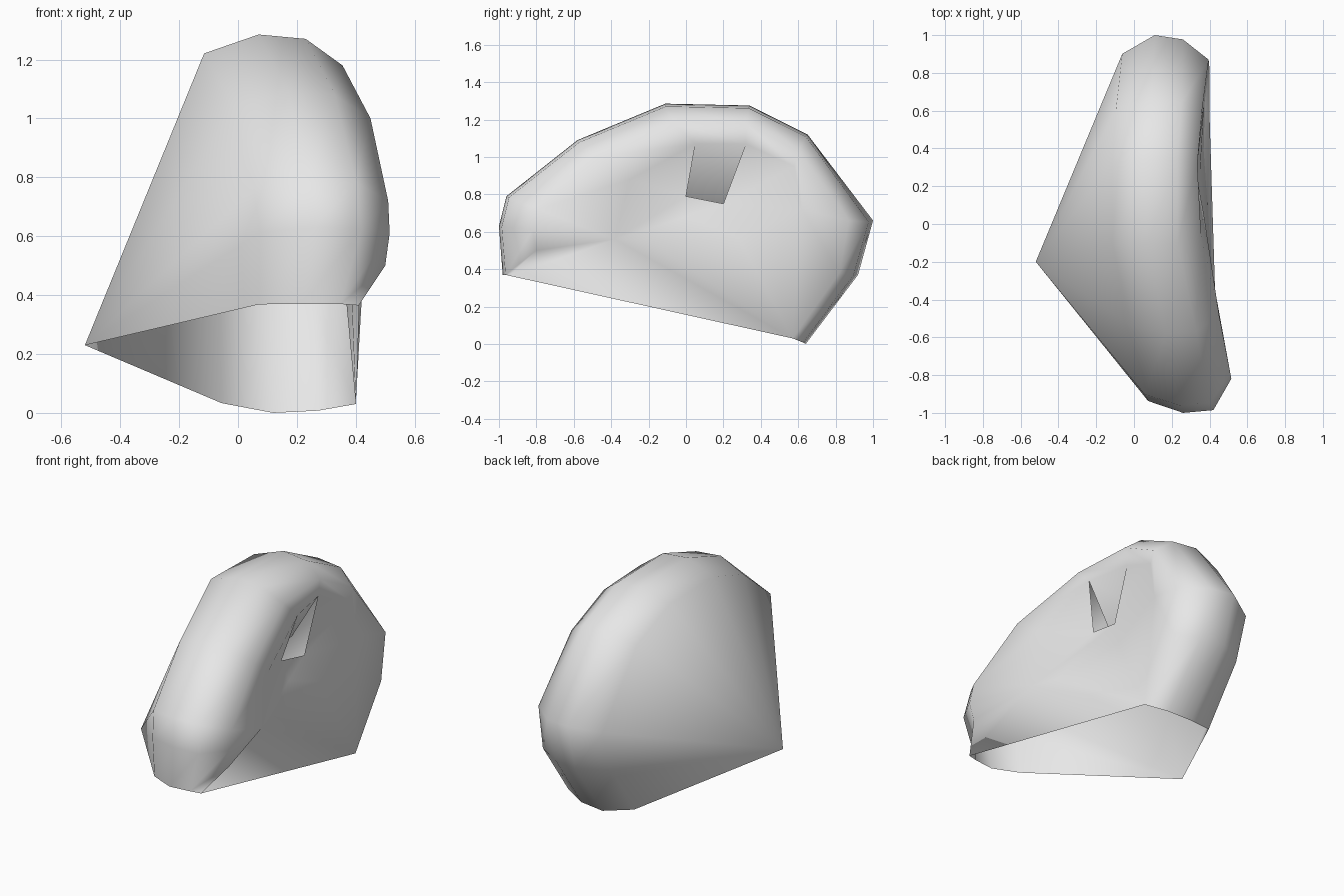
import bpy
import bmesh
from mathutils import Vector

if "Cube" in bpy.data.objects:
    bpy.data.objects.remove(bpy.data.objects["Cube"])

skin = bpy.data.materials.new("light_grey")
skin.diffuse_color = (0.8, 0.8, 0.8, 1)
skin.use_nodes = True
skin.node_tree.nodes["Principled BSDF"].inputs["Base Color"].default_value = skin.diffuse_color

bm = bmesh.new()


def vert(x, y, z):
    return bm.verts.new((x, y, z))


def face(*vs):
    return bm.faces.new(vs)


# Outer arch from front foot, over the top, to back foot: x, y, z, width factor
path = [(.22, -.98, .37, .8), (.26, -1, .63, 1), (.24, -.96, .79, 1),
        (.17, -.58, 1.09, 1), (.07, -.11, 1.285, 1), (.07, .34, 1.275, 1),
        (.09, .65, 1.12, 1), (.11, 1, .66, .93), (.11, .92, .37, .93),
        (.12, .64, 0, .95)]
# Rim cross-section: sideways offset, inward offset
section = [(-.185, .065), (0, 0), (.16, .015)]
# Right edge of the rim
edge = [(.41, -.945, .365), (.515, -.82, .61), (.51, -.79, .72),
        (.45, -.48, 1.0), (.355, -.06, 1.18), (.335, .32, 1.18),
        (.36, .60, 1.03), (.395, .87, .66), (.40, .82, .38), (.40, .57, .03)]
centre = Vector((0, .05, .35))

columns = []
for (x, y, z, w), tip in zip(path, edge):
    inward = (centre - Vector((0, y, z))).normalized()
    k = 1.6 if y > .9 else 1
    col = [vert(x + dx * w, y + inward.y * d * k, z + inward.z * d * k)
           for dx, d in section]
    columns.append(col + [vert(*tip)])

# Rounded rim, with one extra point low on its front edge
low_front = vert(.50, -.80, .50)
for n, (a, b) in enumerate(zip(columns, columns[1:])):
    for i in range(3):
        if n == 0 and i == 2:
            face(a[2], a[3], low_front)
            face(a[2], low_front, b[3], b[2])
        else:
            face(a[i], a[i + 1], b[i + 1], b[i])

# Back wall fanning to one point, open underneath
apex = vert(-.52, -.2, .23)
for a, b in zip(columns, columns[1:]):
    face(apex, a[0], b[0])

# Inner rim ridge, lobe and hollow on the right side
D = [c[3] for c in columns]
corner = vert(.43, -.38, .56)
fore = vert(.42, -.30, .88)
top_f = vert(.37, .05, 1.07)
top_b = vert(.32, .32, 1.07)
aft = vert(.365, .58, .95)
low = vert(.37, .62, .72)
ridge_f = vert(.38, -.20, .55)
ridge = vert(.345, 0, .68)
ridge_b = vert(.35, .28, .57)
lip_f = vert(.295, 0, .79)
lip_b = vert(.31, .20, .75)

for f in [(D[0], low_front, corner), (low_front, D[1], corner),
          (D[1], D[2], corner), (D[2], D[3], fore), (D[2], fore, corner),
          (D[3], D[4], top_f, fore), (D[4], D[5], top_b, top_f),
          (D[5], D[6], aft, top_b), (D[6], D[7], low, aft),
          (D[7], D[8], low), (D[8], D[9], low),
          (D[0], corner, D[9]), (corner, ridge_f, D[9]),
          (ridge_f, ridge, ridge_b), (ridge_f, ridge_b, D[9]),
          (ridge_b, low, D[9]), (corner, fore, lip_f),
          (corner, lip_f, ridge), (corner, ridge, ridge_f),
          (fore, top_f, lip_f), (ridge, lip_f, lip_b),
          (ridge, lip_b, ridge_b), (ridge_b, lip_b, low),
          (lip_b, top_b, aft), (lip_b, aft, low)]:
    face(*f)

# Sloping roof of the inner canal
deep_f = vert(.08, -.03, .74)
deep_b = vert(.05, .45, .70)
face(top_f, top_b, deep_b, deep_f)

bmesh.ops.recalc_face_normals(bm, faces=bm.faces[:])
if sum(f.normal.x * f.calc_area() for f in bm.faces if corner in f.verts) < 0:
    bmesh.ops.reverse_faces(bm, faces=bm.faces[:])

mesh = bpy.data.meshes.new("ear_shell")
bm.to_mesh(mesh)
bm.free()
mesh.materials.append(skin)
ear = bpy.data.objects.new("ear_shell", mesh)
bpy.context.collection.objects.link(ear)
bpy.context.view_layer.objects.active = ear
ear.select_set(True)
bpy.ops.object.shade_smooth()
